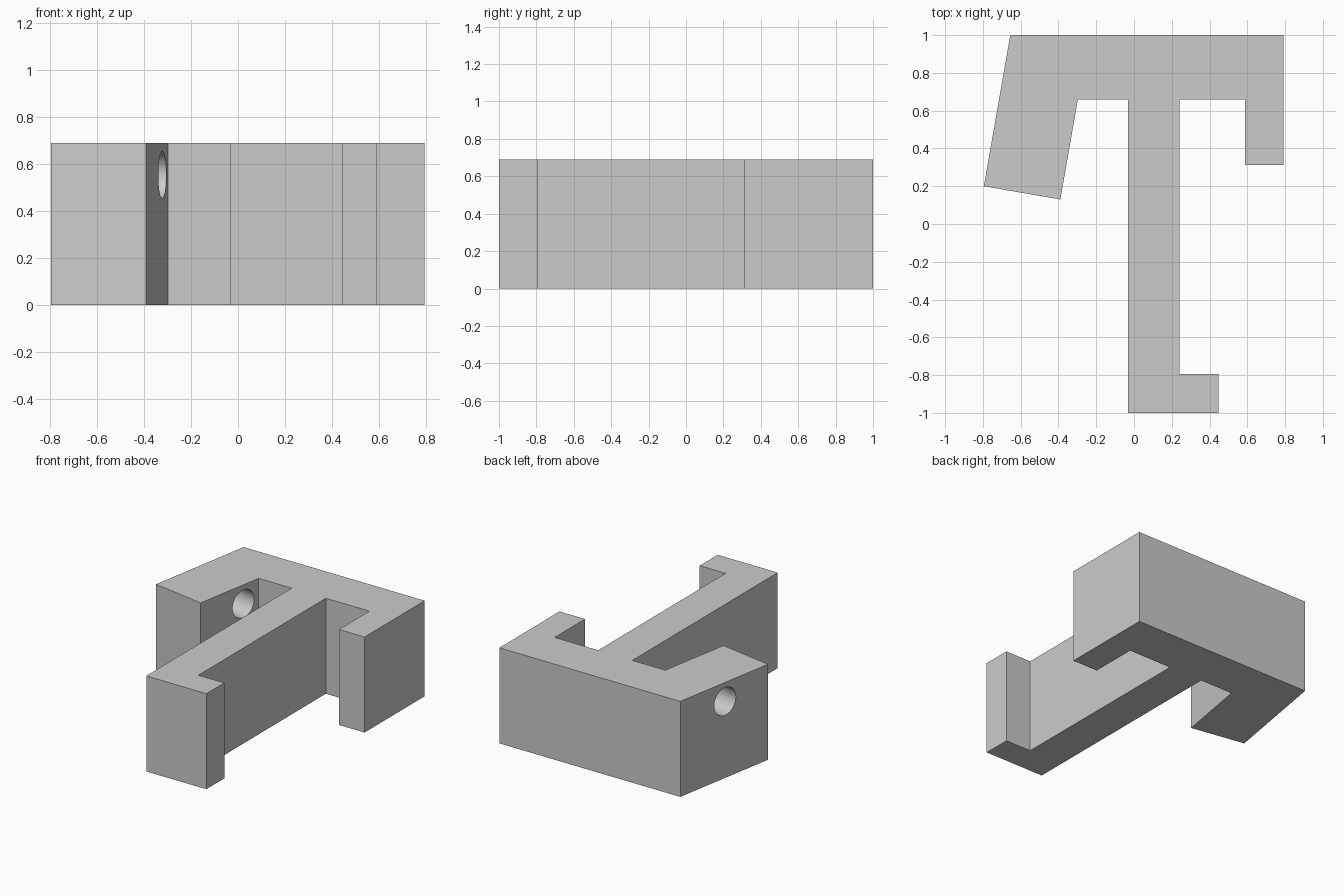
import bpy, bmesh
from math import radians, pi
from mathutils import Matrix, Vector

HEIGHT = 0.69

cube = bpy.data.objects.get("Cube")
if cube:
    bpy.data.objects.remove(cube)

grey = bpy.data.materials.new("plain grey")
grey.use_nodes = True
colour = (0.6, 0.6, 0.6, 1)
grey.diffuse_color = colour
grey.node_tree.nodes["Principled BSDF"].inputs["Base Color"].default_value = colour


def add_object(name, bm):
    mesh = bpy.data.meshes.new(name)
    bm.to_mesh(mesh)
    bm.free()
    mesh.materials.append(grey)
    obj = bpy.data.objects.new(name, mesh)
    bpy.context.collection.objects.link(obj)
    return obj


# Bracket: one plan outline (slanted arm, stem with foot, short arm) raised to height
outline = [
    (-0.655, 1), (-0.795, 0.2), (-0.39, 0.13), (-0.297, 0.66),
    (-0.033, 0.66), (-0.033, -1), (0.447, -1), (0.447, -0.795),
    (0.24, -0.795), (0.24, 0.66), (0.588, 0.66), (0.588, 0.313),
    (0.792, 0.313), (0.792, 1),
]
bm = bmesh.new()
base = bm.faces.new([bm.verts.new((x, y, 0)) for x, y in outline])
raised = bmesh.ops.extrude_face_region(bm, geom=[base])["geom"]
bmesh.ops.translate(bm, vec=(0, 0, HEIGHT),
                    verts=[g for g in raised if isinstance(g, bmesh.types.BMVert)])
bmesh.ops.recalc_face_normals(bm, faces=bm.faces)
bracket = add_object("hook_bracket", bm)

# Round hole bored square through the slanted arm
bm = bmesh.new()
bore = (Matrix.Translation(Vector((-0.522, 0.556, 0.553)))
        @ Matrix.Rotation(radians(-10), 4, "Z") @ Matrix.Rotation(pi / 2, 4, "Y"))
bmesh.ops.create_cone(bm, cap_ends=True, segments=48, radius1=0.1, radius2=0.1,
                      depth=0.6, matrix=bore)
cutter = add_object("hole_cutter", bm)
cutter.hide_render = True

cut = bracket.modifiers.new("arm hole", "BOOLEAN")
cut.operation = "DIFFERENCE"
cut.solver = "EXACT"
cut.object = cutter

# Apply the cut, then smooth only the bore
bpy.ops.object.select_all(action="DESELECT")
bracket.select_set(True)
bpy.context.view_layer.objects.active = bracket
bpy.ops.object.modifier_apply(modifier=cut.name)
bpy.data.objects.remove(cutter)
bpy.ops.object.shade_smooth_by_angle(angle=radians(30))
